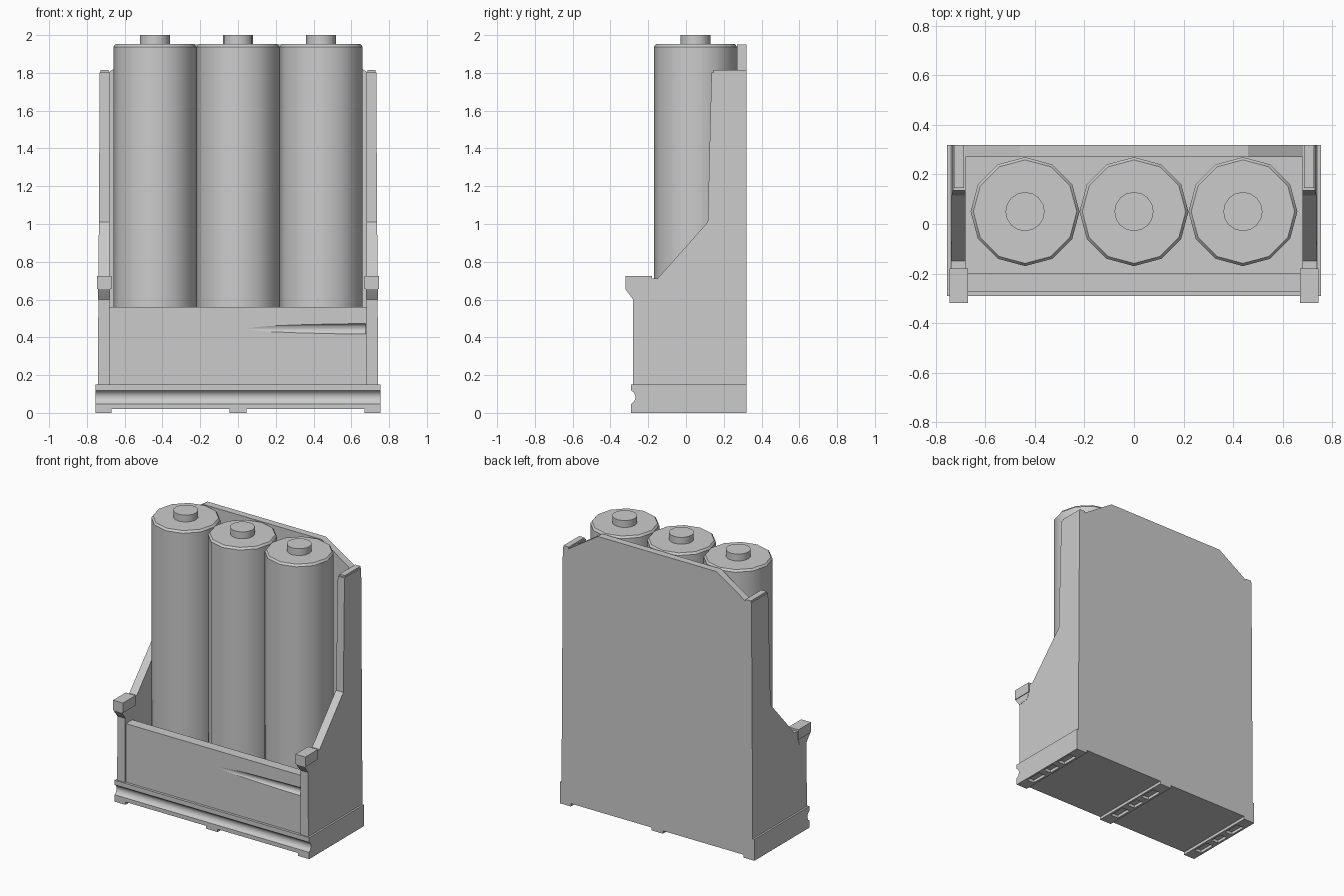
import bpy, bmesh, math
from mathutils import Matrix

if "Cube" in bpy.data.objects:
    bpy.data.objects.remove(bpy.data.objects["Cube"])


def finish(bm, name, smooth=None):
    bmesh.ops.recalc_face_normals(bm, faces=bm.faces)
    me = bpy.data.meshes.new(name)
    bm.to_mesh(me)
    bm.free()
    ob = bpy.data.objects.new(name, me)
    bpy.context.collection.objects.link(ob)
    if smooth:
        bpy.ops.object.select_all(action='DESELECT')
        ob.select_set(True)
        bpy.context.view_layer.objects.active = ob
        bpy.ops.object.shade_smooth_by_angle(angle=math.radians(smooth))
    return ob


def prism(name, pts, axis, a, b, smooth=None):
    """Extrude a profile along x (points y,z) or along y (points x,z)."""
    bm = bmesh.new()
    co = (lambda p, t: (t, p[0], p[1])) if axis == 'x' else (lambda p, t: (p[0], t, p[1]))
    f = bm.faces.new([bm.verts.new(co(p, a)) for p in pts])
    ext = bmesh.ops.extrude_face_region(bm, geom=[f])['geom']
    move = (b - a, 0, 0) if axis == 'x' else (0, b - a, 0)
    bmesh.ops.translate(bm, verts=[v for v in ext if isinstance(v, bmesh.types.BMVert)], vec=move)
    return finish(bm, name, smooth)


def box(name, x, y, z):
    return prism(name, [(y[0], z[0]), (y[1], z[0]), (y[1], z[1]), (y[0], z[1])], 'x', *x)


def lathe(name, profile, sides, cx, cy, smooth):
    bm = bmesh.new()
    vs = [bm.verts.new((cx + r, cy, z)) for r, z in profile]
    es = [bm.edges.new(p) for p in zip(vs, vs[1:])]
    bmesh.ops.spin(bm, geom=vs + es, cent=(cx, cy, 0), axis=(0, 0, 1),
                   angle=math.tau, steps=sides, use_merge=False)
    bmesh.ops.remove_doubles(bm, verts=bm.verts, dist=1e-5)
    return finish(bm, name, smooth)


# base with a rounded groove along the front
prism("base", [(0.32, 0.02), (0.32, 0.15), (-0.29, 0.15), (-0.29, 0.118),
               (-0.276, 0.108), (-0.269, 0.094), (-0.268, 0.078),
               (-0.274, 0.062), (-0.29, 0.048), (-0.29, 0.02)],
      'x', -0.755, 0.755, 30)

# foot ribs with shallow pockets underneath
for name, x0, x1 in (("left", -0.755, -0.67), ("centre", -0.045, 0.045), ("right", 0.67, 0.755)):
    box(name + "_rib_rail_a", (x0, x0 + 0.015), (-0.29, 0.32), (0, 0.021))
    box(name + "_rib_rail_b", (x1 - 0.015, x1), (-0.29, 0.32), (0, 0.021))
    for y0, y1 in ((-0.29, -0.2), (-0.08, -0.03), (0.06, 0.11), (0.23, 0.32)):
        box(name + "_rib_bar", (x0 + 0.014, x1 - 0.014), (y0, y1), (0, 0.021))

# back plate with clipped top corners
prism("back_plate", [(-0.70, 0.15), (0.70, 0.15), (0.683, 1.805), (0.46, 1.95),
                     (-0.46, 1.95), (-0.683, 1.805)], 'y', 0.27, 0.32)

# front panel with a shallow tapering finger groove
panel = box("front_panel", (-0.69, 0.69), (-0.272, -0.2), (0.15, 0.56))
bm = bmesh.new()
tilt = Matrix.Translation((0.355, -0.292, 0.445)) @ Matrix.Rotation(0.032, 4, 'Z')
bmesh.ops.create_cone(bm, cap_ends=True, segments=24, radius1=0.03, radius2=0.03,
                      depth=0.64, matrix=tilt @ Matrix.Rotation(math.pi / 2, 4, 'Y'))
cutter = finish(bm, "groove_cutter")
cutter.hide_render = True
cutter.hide_set(True)
cut = panel.modifiers.new("groove", 'BOOLEAN')
cut.object = cutter
cut.solver = 'EXACT'

# side walls, leaning slightly inwards, with top tab and front hook
for name, s in (("left", -1), ("right", 1)):
    wall = prism(name + "_wall",
                 [(0.32, 0.15), (0.32, 1.803), (0.135, 1.803), (0.115, 1.01),
                  (-0.15, 0.712), (-0.28, 0.712), (-0.28, 0.15)],
                 'x', s * 0.68, s * 0.742)
    for v in wall.data.vertices:
        if abs(v.co.x) > 0.7:
            v.co.x -= s * 0.01 * (v.co.z - 0.15) / 1.65
    box(name + "_wall_tab", sorted((s * 0.686, s * 0.727)), (0.145, 0.32), (1.80, 1.815))
    box(name + "_hook_head", sorted((s * 0.67, s * 0.746)), (-0.32, -0.18), (0.655, 0.725))
    prism(name + "_hook_bracket",
          [(-0.32, 0.656), (-0.308, 0.637), (-0.293, 0.618), (-0.28, 0.60),
           (-0.2, 0.612), (-0.185, 0.656)],
          'x', s * 0.677, s * 0.741, 30)

# three cells with contact buttons
for i in (-1, 0, 1):
    lathe("cell", [(0, 0.15), (0.22, 0.15), (0.22, 1.938), (0.209, 1.952), (0, 1.952)],
          12, i * 0.44, 0.05, 35)
    lathe("cell_button", [(0, 1.945), (0.079, 1.945), (0.079, 2.0), (0, 2.0)],
          16, i * 0.44, 0.05, 35)
